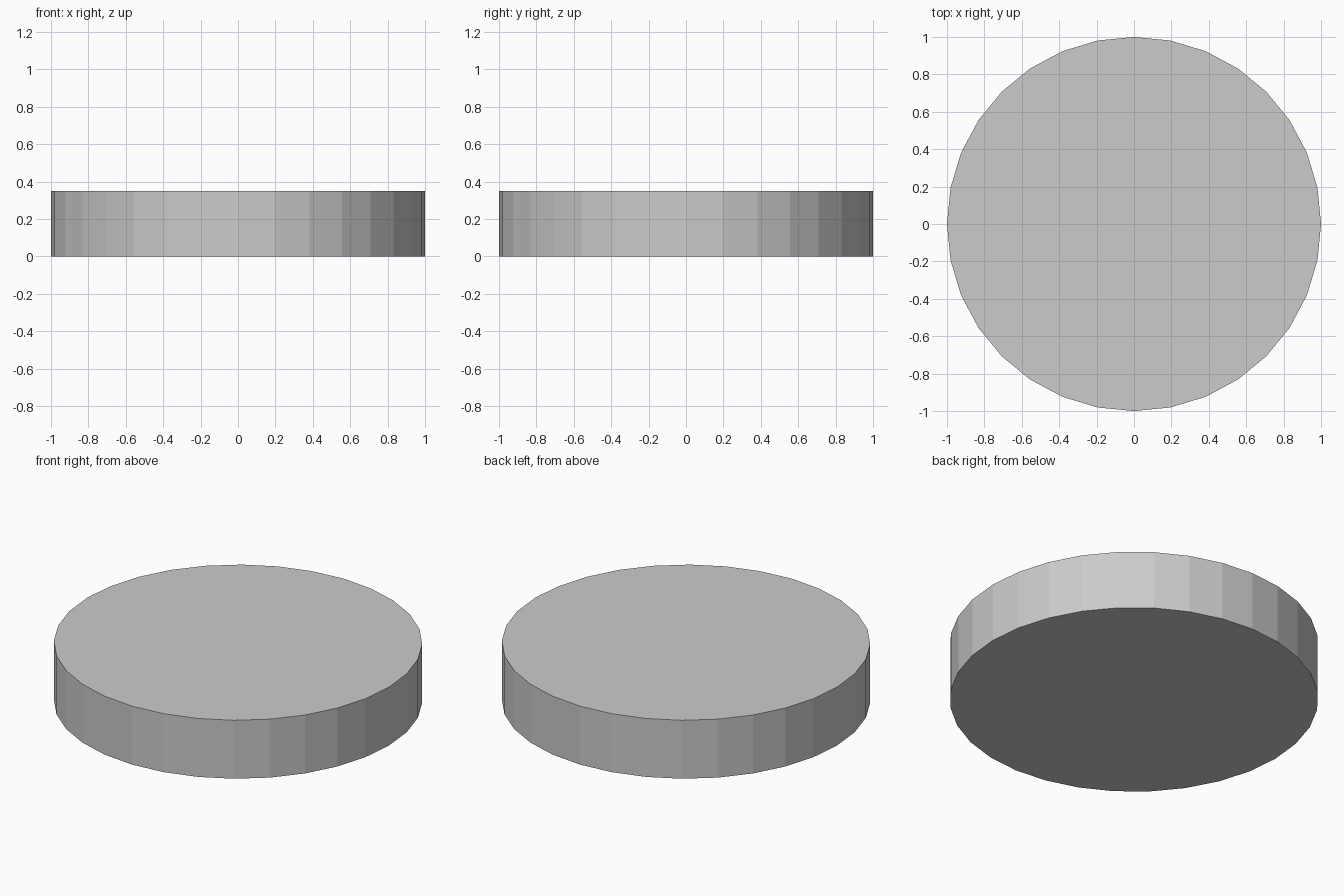
import bpy, bmesh
from mathutils import Vector

if "Cube" in bpy.data.objects:
    bpy.data.objects.remove(bpy.data.objects["Cube"])

HEIGHT = 0.35
# shared break line through the disc, where the three cracks meet
J_TOP = Vector((-0.065, -0.275, HEIGHT))
J_BOT = Vector((0.285, -0.29, 0.0))

# rim ends of the cracks on the top face
RIM = {
    "left": Vector((-1.0, -0.045, HEIGHT)),
    "right": Vector((0.995, -0.045, HEIGHT)),
    "front": Vector((0.205, -0.975, HEIGHT)),
}


def cut(bm, crack, keep):
    """Slice along a crack plane, keep the side holding the given point, cap it."""
    normal = (J_TOP - J_BOT).cross(RIM[crack] - J_TOP).normalized()
    if normal.dot(keep - J_TOP) > 0:
        normal = -normal
    res = bmesh.ops.bisect_plane(
        bm, geom=bm.verts[:] + bm.edges[:] + bm.faces[:], dist=1e-6,
        plane_co=J_TOP, plane_no=normal, clear_outer=True)
    edges = [e for e in res["geom_cut"] if isinstance(e, bmesh.types.BMEdge)]
    bmesh.ops.edgeloop_fill(bm, edges=edges)


def shard(name, cracks, keep):
    bm = bmesh.new()
    # full 32-sided disc, with a rim corner on the x axis
    bmesh.ops.create_cone(bm, cap_ends=True, segments=32,
                          radius1=1, radius2=1, depth=HEIGHT)
    bmesh.ops.translate(bm, verts=bm.verts[:], vec=(0, 0, HEIGHT / 2))
    for crack in cracks:
        cut(bm, crack, Vector(keep))
    bmesh.ops.recalc_face_normals(bm, faces=bm.faces[:])
    mesh = bpy.data.meshes.new(name)
    bm.to_mesh(mesh)
    bm.free()
    obj = bpy.data.objects.new(name, mesh)
    bpy.context.collection.objects.link(obj)


# three broken pieces fitting together into the disc
shard("back_shard", ("left", "right"), (0, 0.6, HEIGHT))
shard("front_left_shard", ("left", "front"), (-0.5, -0.5, HEIGHT))
shard("front_right_shard", ("right", "front"), (0.6, -0.5, HEIGHT))
